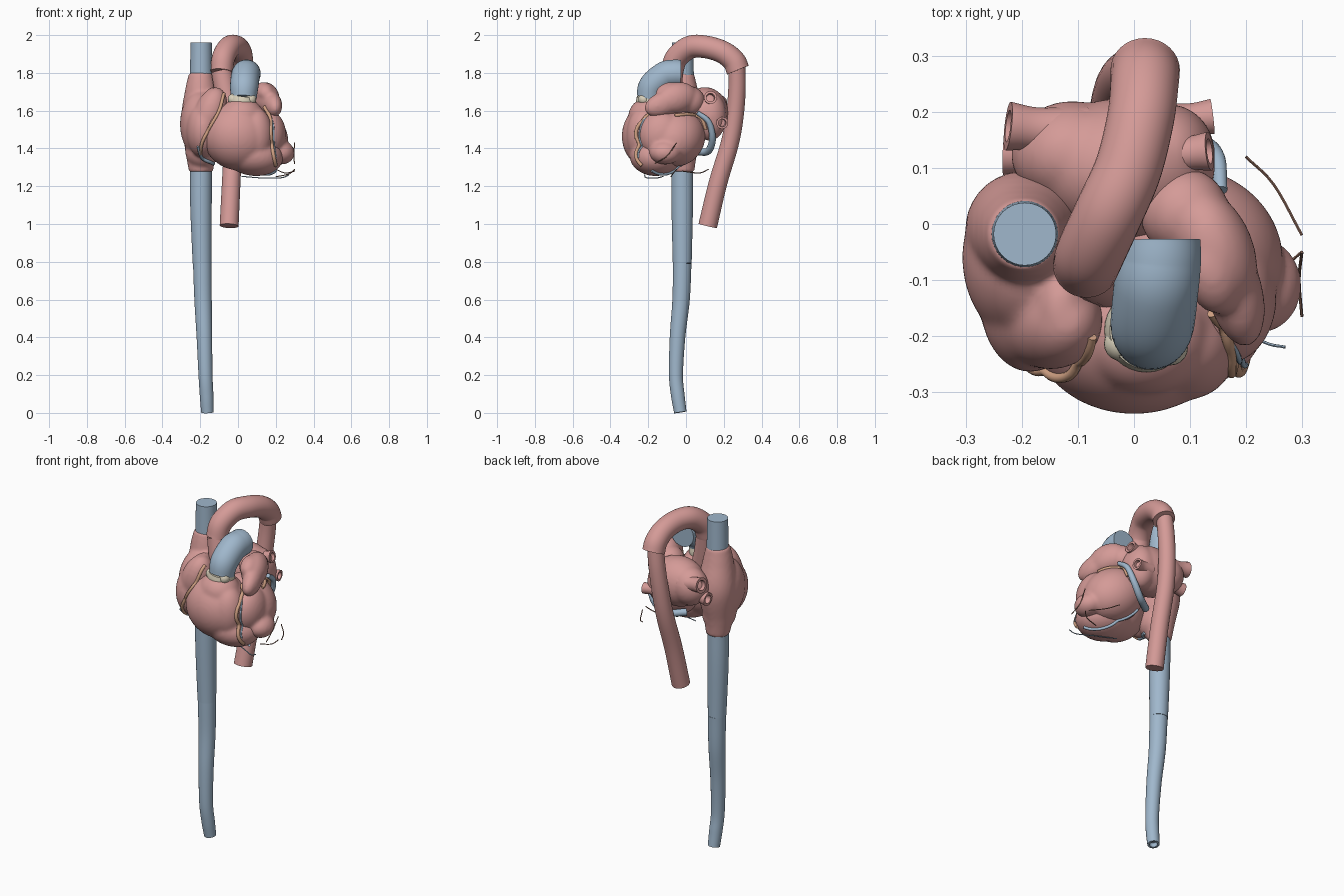
import bpy, bmesh, math
from mathutils import Vector, Matrix

cube = bpy.data.objects.get("Cube")
if cube:
    bpy.data.objects.remove(cube, do_unlink=True)


def material(name, rgb):
    m = bpy.data.materials.new(name)
    m.use_nodes = True
    m.diffuse_color = (*rgb, 1)
    m.node_tree.nodes["Principled BSDF"].inputs["Base Color"].default_value = (*rgb, 1)
    return m


PINK = material("muscle pink", (0.66, 0.325, 0.31))
BLUE = material("vein blue", (0.35, 0.475, 0.605))
CREAM = material("valve cream", (0.70, 0.64, 0.50))
ORANGE = material("artery orange", (0.64, 0.36, 0.23))
BROWN = material("twig brown", (0.28, 0.15, 0.11))


def finish(name, bm, mat):
    bmesh.ops.recalc_face_normals(bm, faces=bm.faces[:])
    me = bpy.data.meshes.new(name)
    bm.to_mesh(me)
    bm.free()
    me.materials.append(mat)
    ob = bpy.data.objects.new(name, me)
    bpy.context.collection.objects.link(ob)
    bpy.ops.object.select_all(action='DESELECT')
    bpy.context.view_layer.objects.active = ob
    ob.select_set(True)
    bpy.ops.object.shade_smooth_by_angle(angle=math.radians(40))
    return ob


def smooth_path(pts, steps):
    """Catmull-Rom through points; works for (x, y, z, r)."""
    v = [Vector(p) for p in pts]
    v = [2 * v[0] - v[1]] + v + [2 * v[-1] - v[-2]]
    out = []
    for a, b, c, d in zip(v, v[1:], v[2:], v[3:]):
        for i in range(steps):
            t = i / steps
            out.append(0.5 * (2 * b + (c - a) * t + (2 * a - 5 * b + 4 * c - d) * t * t
                              + (3 * b - a - 3 * c + d) * t ** 3))
    return out + [v[-2]]


def add_tube(bm, pts, sides=32, steps=8, hollow=False):
    path = smooth_path(pts, steps)
    pos = [p.xyz for p in path]
    rings, side = [], None

    def ring(c, r, u, w):
        return [bm.verts.new(c + r * (math.cos(a) * u + math.sin(a) * w))
                for a in (2 * math.pi * k / sides for k in range(sides))]

    for i, p in enumerate(path):
        t = (pos[min(i + 1, len(pos) - 1)] - pos[max(i - 1, 0)]).normalized()
        side = t.orthogonal() if side is None else side - side.dot(t) * t
        side.normalize()
        w = t.cross(side)
        rings.append(ring(pos[i], p[3], side, w))
    if hollow:  # inner lip and recess at the far end
        r = path[-1][3]
        rings.append(ring(pos[-1], r * 0.65, side, w))
        rings.append(ring(pos[-1] - t * r * 0.8, r * 0.6, side, w))
    for a, b in zip(rings, rings[1:]):
        for k in range(sides):
            j = (k + 1) % sides
            bm.faces.new((a[k], a[j], b[j], b[k]))
    bm.faces.new(rings[0][::-1])
    bm.faces.new(rings[-1])


def tube(name, pts, mat, **kw):
    bm = bmesh.new()
    add_tube(bm, pts, **kw)
    return finish(name, bm, mat)


def body(name, blobs, tubes=()):
    """Organic mass: ellipsoids (centre, radii, long axis) and tubes fused together."""
    bm = bmesh.new()
    for centre, radii, axis in blobs:
        m = (Matrix.Translation(centre) @ Vector(axis).to_track_quat('X', 'Z').to_matrix().to_4x4()
             @ Matrix.Diagonal((*radii, 1)))
        bmesh.ops.create_icosphere(bm, subdivisions=4, radius=1, matrix=m)
    for t in tubes:
        add_tube(bm, t)
    ob = finish(name, bm, PINK)
    rm = ob.modifiers.new("fuse", 'REMESH')
    rm.mode = 'VOXEL'
    rm.voxel_size = 0.009
    rm.use_smooth_shade = True
    sm = ob.modifiers.new("soften", 'SMOOTH')
    sm.factor = 0.5
    sm.iterations = 10
    return ob


X = (1, 0, 0)
APEX = (0.24, -0.10, -0.15)

# Heart chambers
right_ventricle = body("right_ventricle", [
    ((0.0, -0.175, 1.465), (0.19, 0.165, 0.18), (1, 0, -0.4)),
    ((0.02, -0.20, 1.57), (0.115, 0.105, 0.10), X),
    ((0.08, -0.16, 1.365), (0.16, 0.14, 0.11), (1, 0, -0.15)),
    ((0.09, -0.22, 1.47), (0.095, 0.095, 0.15), X)])
left_ventricle = body("left_ventricle", [
    ((0.10, -0.05, 1.46), (0.175, 0.15, 0.15), APEX),
    ((0.165, -0.13, 1.47), (0.09, 0.12, 0.13), X),
    ((0.225, -0.11, 1.38), (0.075, 0.085, 0.065), (1, 0, -0.2))])
right_atrium = body("right_atrium", [
    ((-0.195, -0.06, 1.53), (0.112, 0.15, 0.18), X),
    ((-0.185, -0.14, 1.50), (0.09, 0.125, 0.15), X),
    ((-0.15, -0.17, 1.58), (0.15, 0.09, 0.085), (0.35, -0.05, 1)),
    ((-0.13, -0.15, 1.64), (0.055, 0.09, 0.085), X),
    ((-0.19, -0.04, 1.39), (0.09, 0.10, 0.10), X)],
    [[(-0.197, -0.02, 1.80, 0.063), (-0.197, -0.02, 1.70, 0.085), (-0.197, -0.01, 1.55, 0.105),
      (-0.198, -0.02, 1.38, 0.08), (-0.195, -0.02, 1.275, 0.064)]])
left_atrium = body("left_atrium", [
    ((-0.02, 0.10, 1.585), (0.165, 0.125, 0.14), X),
    ((-0.11, 0.125, 1.59), (0.11, 0.095, 0.11), X),
    ((0.06, 0.125, 1.57), (0.085, 0.09, 0.13), X)])
left_auricle = body("left_auricle", [
    ((0.145, -0.05, 1.665), (0.115, 0.07, 0.085), (0.35, -1, -0.25)),
    ((0.18, -0.12, 1.635), (0.105, 0.05, 0.065), (0.25, -1, -0.35)),
    ((0.14, -0.09, 1.70), (0.075, 0.05, 0.05), (0.3, -1, -0.3)),
    ((0.09, 0.02, 1.65), (0.08, 0.08, 0.08), X)])

# Great veins
tube("superior_vena_cava", [(-0.195, -0.018, 1.76, 0.06), (-0.195, -0.018, 1.86, 0.058),
                            (-0.195, -0.018, 1.96, 0.056)], BLUE)
tube("upper_inferior_vena_cava", [(-0.196, -0.02, 1.30, 0.058), (-0.196, -0.02, 1.1, 0.057),
                                  (-0.19, -0.02, 0.792, 0.050)], BLUE)
tube("lower_inferior_vena_cava", [(-0.189, -0.02, 0.792, 0.049), (-0.185, -0.026, 0.6, 0.046),
                                  (-0.178, -0.045, 0.4, 0.041), (-0.172, -0.053, 0.2, 0.037),
                                  (-0.166, -0.043, 0.09, 0.036), (-0.162, -0.030, 0.003, 0.033)],
     BLUE, hollow=True)

# Aorta in three lengths
tube("ascending_aorta", [(-0.02, -0.10, 1.55, 0.06), (-0.06, -0.085, 1.68, 0.058),
                         (-0.086, -0.07, 1.81, 0.056)], PINK)
tube("aortic_arch", [(-0.086, -0.075, 1.805, 0.059), (-0.077, -0.05, 1.88, 0.061),
                     (-0.045, 0.02, 1.935, 0.061), (-0.01, 0.10, 1.938, 0.060),
                     (0.012, 0.19, 1.912, 0.060), (0.019, 0.252, 1.865, 0.061),
                     (0.020, 0.275, 1.815, 0.062)], PINK)
tube("descending_aorta", [(0.015, 0.268, 1.86, 0.045), (0.0, 0.270, 1.72, 0.046),
                          (-0.015, 0.258, 1.57, 0.047), (-0.026, 0.23, 1.42, 0.048),
                          (-0.036, 0.17, 1.22, 0.049), (-0.047, 0.115, 0.99, 0.050)], PINK)

# Pulmonary trunk with its valve ring
tube("pulmonary_trunk", [(0.03, -0.195, 1.665, 0.068), (0.033, -0.175, 1.73, 0.075),
                         (0.04, -0.11, 1.785, 0.076), (0.045, -0.065, 1.795, 0.075),
                         (0.045, -0.028, 1.795, 0.074)], BLUE)
tube("pulmonary_valve", [(0.02, -0.19, 1.60, 0.070), (0.022, -0.19, 1.645, 0.075),
                         (0.026, -0.19, 1.675, 0.070)], CREAM)
for side, angle in (("right", -150), ("left", -40)):
    a = math.radians(angle)
    c = Vector((0.024 + 0.054 * math.cos(a), -0.187 + 0.054 * math.sin(a), 1.66))
    bm = bmesh.new()
    bmesh.ops.create_uvsphere(bm, u_segments=20, v_segments=12, radius=0.031,
                              matrix=Matrix.Translation(c))
    finish(f"{side}_valve_cusp", bm, CREAM)

# Pulmonary vein stubs
for name, start, end, r in [
        ("right_upper_vein", (-0.09, 0.16, 1.62), (-0.225, 0.175, 1.64), 0.044),
        ("right_lower_vein", (-0.10, 0.12, 1.55), (-0.232, 0.125, 1.54), 0.038),
        ("left_upper_vein", (0.04, 0.12, 1.65), (0.135, 0.13, 1.67), 0.035),
        ("left_lower_vein", (0.04, 0.18, 1.54), (0.140, 0.192, 1.535), 0.032)]:
    mid = Vector(start).lerp(Vector(end), 0.6)
    tube(name, [(*start, r * 1.2), (*mid, r * 0.9), (*end, r)], PINK, sides=20, hollow=True)

# Surface vessels, laid onto the chambers
bpy.context.view_layer.update()
dg = bpy.context.evaluated_depsgraph_get()
CHAMBERS = [o.evaluated_get(dg) for o in
            (right_ventricle, left_ventricle, right_atrium, left_auricle, left_atrium)]


def laid_vessel(name, pts, r, mat, direction):
    """Cast each point along the direction until it meets a chamber."""
    d = Vector(direction).normalized()
    path = []
    for p in smooth_path([Vector(p) for p in pts], 5):
        start = p - d
        hits = [h[1] for h in (o.ray_cast(start, d) for o in CHAMBERS) if h[0]]
        if hits:
            near = min(hits, key=lambda h: (h - start).length)
            path.append((*(near - d * r * 0.4), r))
    if len(path) > 2:
        tube(name, path, mat, sides=10, steps=2)


FRONT, LEFT, UP = (0, 1, 0), (-1, 0, 0), (0, 0, 1)
laid_vessel("right_coronary_artery", [(-0.075, 0, 1.69), (-0.10, 0, 1.60), (-0.15, 0, 1.51),
                                      (-0.19, 0, 1.43), (-0.20, 0, 1.37)], 0.009, ORANGE, FRONT)
laid_vessel("anterior_artery", [(0.14, 0, 1.62), (0.17, 0, 1.56), (0.175, 0, 1.46),
                                (0.185, 0, 1.38), (0.20, 0, 1.31)], 0.010, ORANGE, FRONT)
laid_vessel("anterior_vein", [(0.155, 0, 1.60), (0.185, 0, 1.53), (0.19, 0, 1.43),
                              (0.20, 0, 1.35)], 0.005, BLUE, FRONT)
laid_vessel("small_cardiac_vein", [(-0.21, 0, 1.41), (-0.19, 0, 1.35), (-0.13, 0, 1.32)],
            0.009, BLUE, FRONT)
laid_vessel("circumflex_artery", [(0, -0.06, 1.575), (0, 0.02, 1.58), (0, 0.08, 1.56),
                                  (0, 0.105, 1.50)], 0.009, ORANGE, LEFT)
laid_vessel("posterior_vein", [(0.0, 0.03, 0), (0.08, -0.04, 0), (0.15, -0.12, 0),
                               (0.20, -0.18, 0)], 0.008, BLUE, UP)
tube("coronary_sinus", [(0.155, 0.06, 1.59, 0.012), (0.147, 0.12, 1.54, 0.015),
                        (0.115, 0.14, 1.45, 0.018), (0.05, 0.115, 1.385, 0.019),
                        (-0.04, 0.05, 1.385, 0.020)], BLUE, sides=16)

# Fine twigs around the apex
for k, (mat, pts) in enumerate([
        (BROWN, [(0.20, 0.12, 1.29), (0.25, 0.07, 1.27), (0.30, -0.02, 1.28)]),
        (BROWN, [(0.30, -0.05, 1.43), (0.295, -0.10, 1.36), (0.30, -0.165, 1.32)]),
        (BLUE, [(0.02, -0.12, 1.252), (0.14, -0.16, 1.243), (0.23, -0.21, 1.245),
                (0.27, -0.22, 1.26)]),
        (BROWN, [(0.20, -0.08, 1.25), (0.27, -0.07, 1.265), (0.30, -0.05, 1.29)])]):
    tube(f"apex_twig_{k + 1}", [(*p, 0.0028) for p in pts], mat, sides=6, steps=5)
